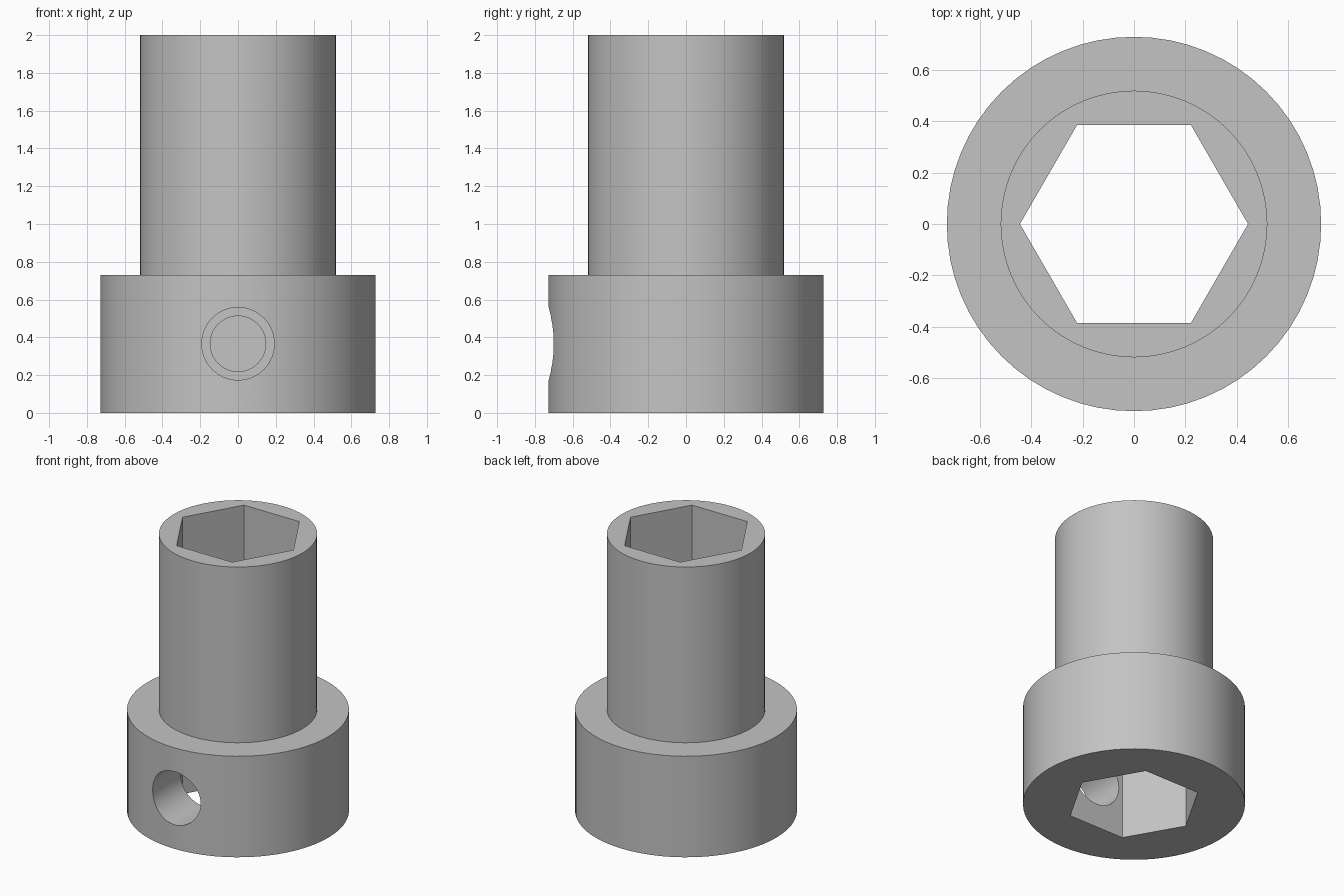
import bpy
import bmesh
from math import cos, sin, pi

if "Cube" in bpy.data.objects:
    bpy.data.objects.remove(bpy.data.objects["Cube"], do_unlink=True)

SIDES = 64
BASE_R, SHANK_R, STEP_Z, TOP_Z = 0.727, 0.518, 0.73, 2.0
HEX_R = 0.443
HOLE_R, POCKET_R, HOLE_Z = 0.192, 0.147, 0.366

grey = bpy.data.materials.new("plain grey")
grey.use_nodes = True
colour = (0.55, 0.55, 0.55, 1)
grey.diffuse_color = colour
grey.node_tree.nodes["Principled BSDF"].inputs["Base Color"].default_value = colour


def turned_solid(name, rings, sides):
    """Closed solid from stacked (radius, z) rings, first corner on +x."""
    bm = bmesh.new()
    loops = []
    for r, z in rings:
        angles = [2 * pi * i / sides for i in range(sides)]
        loops.append([bm.verts.new((r * cos(a), r * sin(a), z)) for a in angles])
    for low, high in zip(loops, loops[1:]):
        for i in range(sides):
            j = (i + 1) % sides
            bm.faces.new((low[i], low[j], high[j], high[i]))
    bm.faces.new(loops[0][::-1])
    bm.faces.new(loops[-1])
    mesh = bpy.data.meshes.new(name)
    bm.to_mesh(mesh)
    bm.free()
    mesh.materials.append(grey)
    obj = bpy.data.objects.new(name, mesh)
    bpy.context.collection.objects.link(obj)
    return obj


# Stepped body: wide collar with a narrower shank
body = turned_solid("socket_body", [(BASE_R, 0), (BASE_R, STEP_Z),
                                    (SHANK_R, STEP_Z), (SHANK_R, TOP_Z)], SIDES)

# Six-sided bore right through
bore = turned_solid("hex_bore_cutter", [(HEX_R, -0.5), (HEX_R, TOP_Z + 0.5)], 6)

# Cross hole in the front wall, with a smaller blind pocket in the back wall
drill = turned_solid("cross_hole_cutter", [(POCKET_R, -0.48), (POCKET_R, 0),
                                           (HOLE_R, 0), (HOLE_R, 1)], SIDES)
drill.rotation_euler.x = pi / 2
drill.location.z = HOLE_Z

bpy.ops.object.select_all(action="DESELECT")
body.select_set(True)
bpy.context.view_layer.objects.active = body
for cutter in (bore, drill):
    cutter.hide_render = True
    cut = body.modifiers.new(cutter.name, "BOOLEAN")
    cut.operation = "DIFFERENCE"
    cut.solver = "EXACT"
    cut.object = cutter
    bpy.ops.object.modifier_apply(modifier=cut.name)
    bpy.data.objects.remove(cutter, do_unlink=True)

bpy.ops.object.shade_smooth_by_angle(angle=pi / 6)
